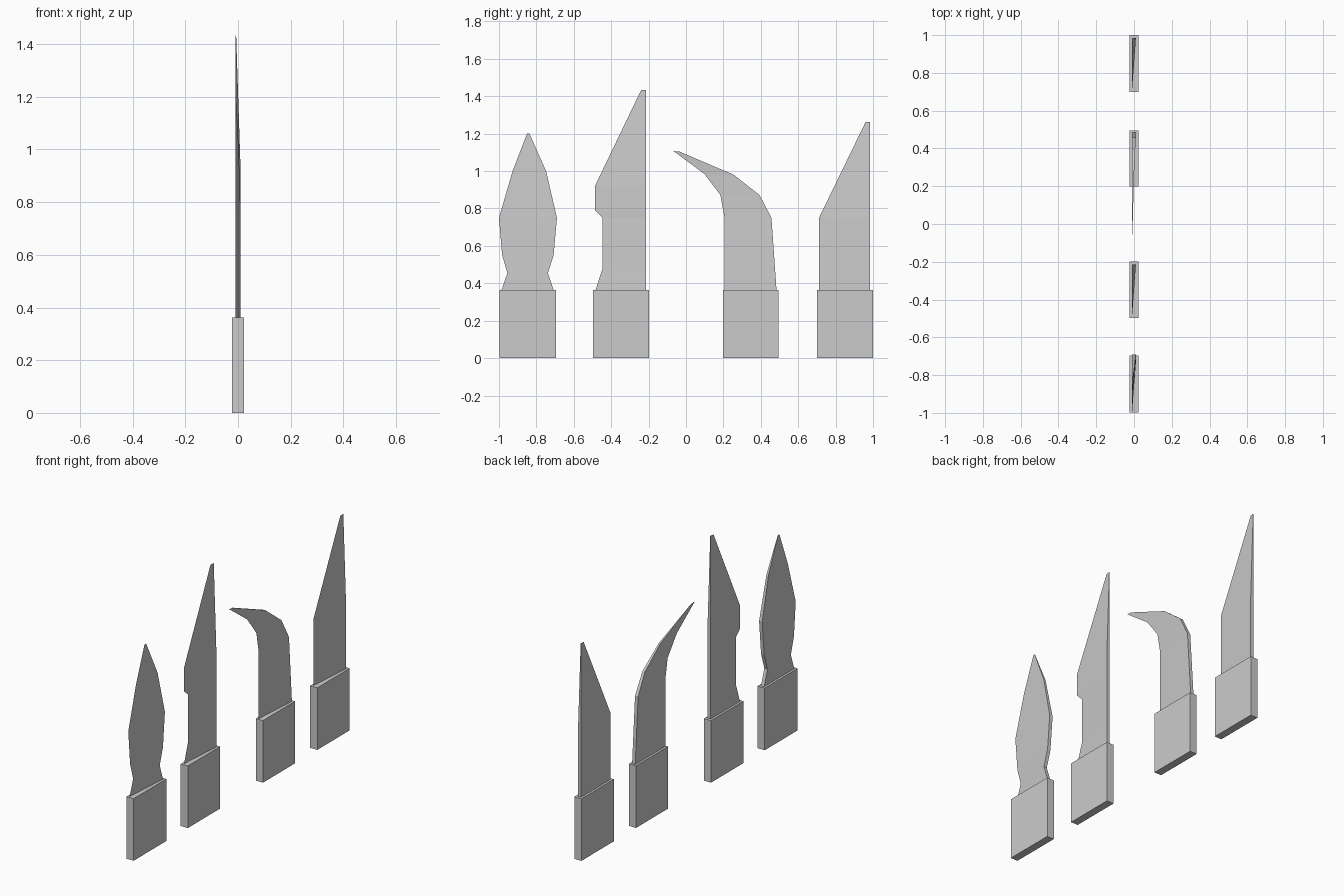
import bpy, bmesh

if "Cube" in bpy.data.objects:
    bpy.data.objects.remove(bpy.data.objects["Cube"])

BACK = -0.01   # x of the flat side of every blade


def handle(name, y0, y1, height=0.363, half=0.023):
    bpy.ops.mesh.primitive_cube_add(size=1, location=(0, (y0 + y1) / 2, height / 2))
    ob = bpy.context.object
    ob.name = name
    ob.scale = (half * 2, y1 - y0, height)
    bpy.ops.object.transform_apply(location=False, rotation=False, scale=True)


def blade(name, rows):
    """Wedge blade; each row is (edge y, edge z, spine y, spine z, spine thickness)."""
    bm = bmesh.new()
    rings = []
    for ey, ez, sy, sz, t in rows:
        rings.append([bm.verts.new(p) for p in
                      ((BACK, ey, ez), (BACK, sy, sz), (BACK + t, sy, sz))])
    for a, b in zip(rings, rings[1:]):
        for i in range(3):
            j = (i + 1) % 3
            bm.faces.new((a[i], a[j], b[j], b[i]))
    bm.faces.new(rings[0])
    bm.faces.new(rings[-1])
    bmesh.ops.recalc_face_normals(bm, faces=bm.faces)
    me = bpy.data.meshes.new(name)
    bm.to_mesh(me)
    bm.free()
    bpy.context.collection.objects.link(bpy.data.objects.new(name, me))


def straight(y, profile):
    """Rows for a blade with a straight vertical spine at y."""
    return [(ey, z, y, z, t) for ey, z, t in profile]


# leaf-shaped blade
handle("leaf_handle", -0.998, -0.695)
blade("leaf_blade", [(e, z, s, z, t) for e, s, z, t in (
    (-0.987, -0.708, 0.363, 0.02), (-0.955, -0.738, 0.455, 0.02),
    (-0.983, -0.708, 0.55, 0.02), (-1.0, -0.69, 0.75, 0.02),
    (-0.927, -0.748, 1.0, 0.013), (-0.85, -0.837, 1.2, 0.002))])

# notched long blade
handle("notched_handle", -0.497, -0.198)
blade("notched_blade", straight(-0.214, (
    (-0.484, 0.363, 0.02), (-0.446, 0.48, 0.02), (-0.446, 0.75, 0.02),
    (-0.487, 0.79, 0.02), (-0.487, 0.92, 0.02), (-0.24, 1.433, 0.003))))

# hooked blade
handle("hook_handle", 0.198, 0.495)
blade("hook_blade", (
    (0.206, 0.363, 0.484, 0.363, 0.02), (0.206, 0.75, 0.457, 0.75, 0.02),
    (0.184, 0.872, 0.393, 0.872, 0.016), (0.099, 0.984, 0.254, 0.981, 0.01),
    (-0.067, 1.107, -0.035, 1.104, 0.002)))

# plain angled blade
handle("angled_handle", 0.70, 1.0)
blade("angled_blade", straight(0.984, (
    (0.711, 0.363, 0.02), (0.711, 0.75, 0.02), (0.96, 1.262, 0.003))))
